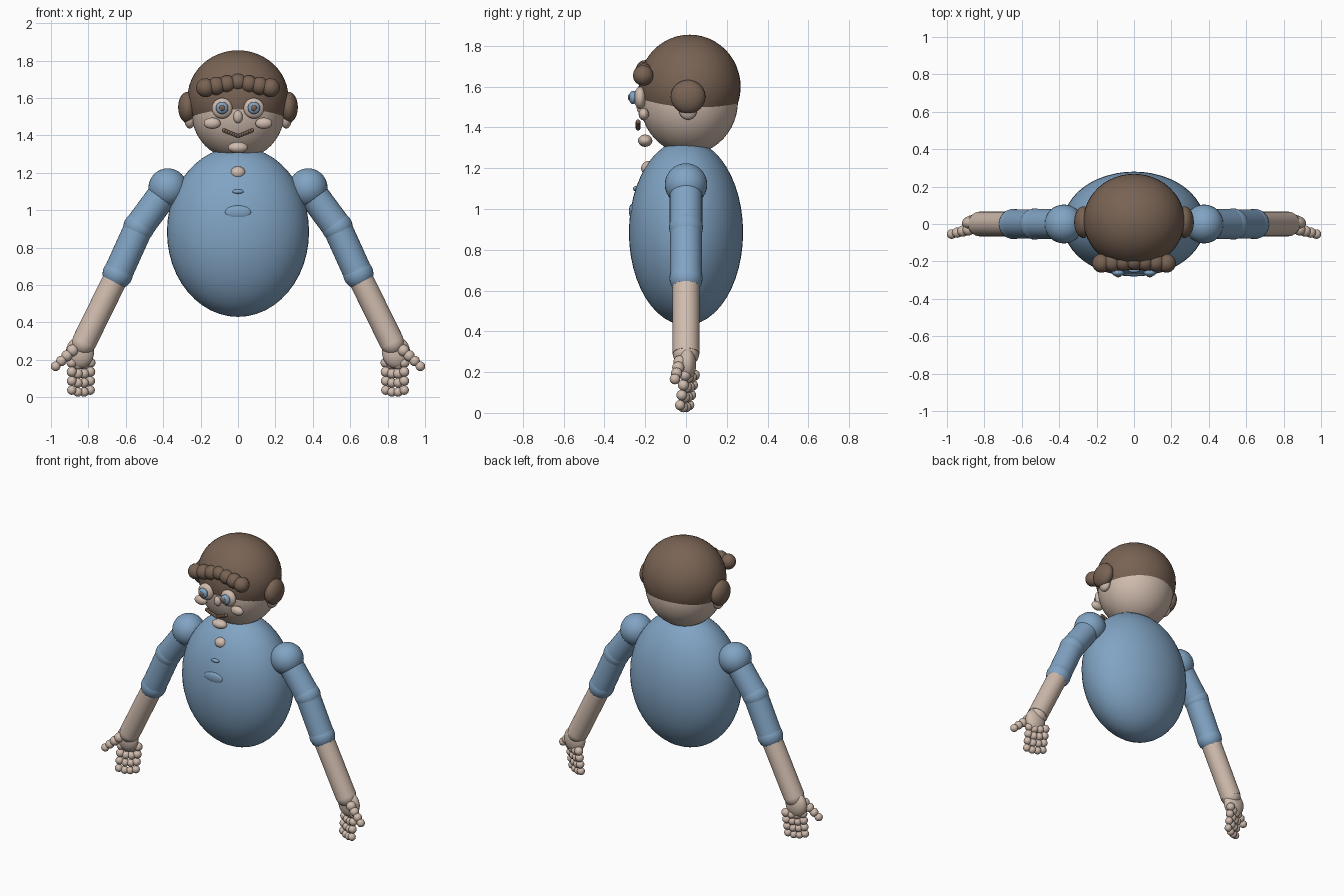
import bpy
import math
from mathutils import Vector

cube = bpy.data.objects.get("Cube")
if cube:
    bpy.data.objects.remove(cube, do_unlink=True)


def material(name, colour):
    mat = bpy.data.materials.new(name)
    mat.use_nodes = True
    mat.diffuse_color = (*colour, 1)
    bsdf = next(n for n in mat.node_tree.nodes if n.type == "BSDF_PRINCIPLED")
    bsdf.inputs["Base Color"].default_value = (*colour, 1)
    return mat


blue = material("shirt_blue", (0.22, 0.37, 0.55))
skin = material("skin", (0.63, 0.50, 0.42))
brown = material("hair_brown", (0.19, 0.125, 0.088))


def finish(name, mat):
    obj = bpy.context.object
    obj.name = name
    obj.data.materials.append(mat)
    bpy.ops.object.shade_smooth_by_angle(angle=math.radians(40))
    return obj


def ball(name, mat, centre, radii, detail=16):
    """Ellipsoid; radii is one number or three."""
    bpy.ops.mesh.primitive_uv_sphere_add(
        segments=2 * detail, ring_count=detail, location=centre)
    obj = bpy.context.object
    obj.scale = radii if isinstance(radii, tuple) else (radii,) * 3
    bpy.ops.object.transform_apply(location=False, rotation=False, scale=True)
    return finish(name, mat)


def limb(name, mat, start, end, radius):
    """Cylinder between two points."""
    a, b = Vector(start), Vector(end)
    bpy.ops.mesh.primitive_cylinder_add(
        vertices=32, radius=radius, depth=(b - a).length, location=(a + b) / 2)
    bpy.context.object.rotation_euler = (b - a).to_track_quat("Z", "Y").to_euler()
    return finish(name, mat)


# Torso with collar ball and buttons
ball("torso", blue, (0, 0, 0.885), (0.38, 0.28, 0.455), 24)
ball("collar_ball", skin, (0, -0.185, 1.2), (0.04, 0.035, 0.035))
ball("upper_button", blue, (0, -0.248, 1.1), (0.03, 0.012, 0.012))
ball("lower_button", blue, (0, -0.265, 0.99), (0.07, 0.015, 0.035))

# Head and hair cap
ball("head", skin, (0, 0.015, 1.53), (0.25, 0.24, 0.26), 24)
ball("hair_cap", brown, (0, 0.018, 1.6), (0.27, 0.25, 0.255), 24)

# Fringe of curls, larger at the ends
for i in range(-3, 4):
    t = abs(i) / 3
    ball("fringe_curl", brown, (i * 0.058, -0.2 - 0.01 * t, 1.685 - 0.03 * t),
         0.045 + 0.005 * t)

# Face centre
ball("nose", skin, (0, -0.217, 1.5), (0.025, 0.025, 0.035))
ball("chin", skin, (0, -0.2, 1.335), (0.053, 0.035, 0.03))
for i in range(-6, 7):
    ball("mouth_bead", brown, (i * 0.0125, -0.235, 1.397 + 0.03 * abs(i / 6)),
         0.012, 6)

for side, s in (("left", 1), ("right", -1)):
    # Eyes, cheeks and ears
    ball(side + "_eye", skin, (s * 0.085, -0.225, 1.545), (0.055, 0.03, 0.055))
    ball(side + "_iris", blue, (s * 0.085, -0.26, 1.547), (0.033, 0.02, 0.033))
    ball(side + "_pupil", brown, (s * 0.085, -0.276, 1.547), (0.016, 0.009, 0.016))
    ball(side + "_cheek", skin, (s * 0.138, -0.207, 1.465), (0.045, 0.025, 0.03))
    ball(side + "_side_hair", brown, (s * 0.27, 0.01, 1.55), (0.05, 0.085, 0.083))
    ball(side + "_ear", skin, (s * 0.257, 0.01, 1.487), (0.03, 0.045, 0.05))

    # Arm, with a ball at each joint
    shoulder = (s * 0.375, 0, 1.12)
    elbow = (s * 0.53, 0, 0.91)
    cuff = (s * 0.643, 0, 0.66)
    wrist = (s * 0.825, 0, 0.29)
    ball(side + "_shoulder", blue, shoulder, 0.104)
    limb(side + "_upper_sleeve", blue, shoulder, elbow, 0.08)
    ball(side + "_elbow", blue, elbow, 0.083)
    limb(side + "_lower_sleeve", blue, elbow, cuff, 0.078)
    ball(side + "_cuff", blue, cuff, 0.081)
    limb(side + "_forearm", skin, cuff, wrist, 0.066)
    ball(side + "_wrist", skin, wrist, 0.064)
    ball(side + "_palm", skin, (s * 0.845, 0.005, 0.24), (0.075, 0.045, 0.085))

    # Four fingers of four beads each
    for f in range(4):
        drop = 0.01 if f in (1, 2) else 0
        for k in range(4):
            ball(side + "_finger_bead", skin,
                 (s * (0.79 + 0.033 * f), 0.04 - 0.015 * f - 0.008 * k,
                  0.185 - 0.049 * k - drop), 0.028 - 0.001 * k, 8)

    # Thumb
    for k in range(4):
        ball(side + "_thumb_bead", skin,
             (s * (0.885 + 0.03 * k), -0.03 - 0.008 * k, 0.25 - 0.028 * k),
             0.032 - 0.002 * k, 8)
